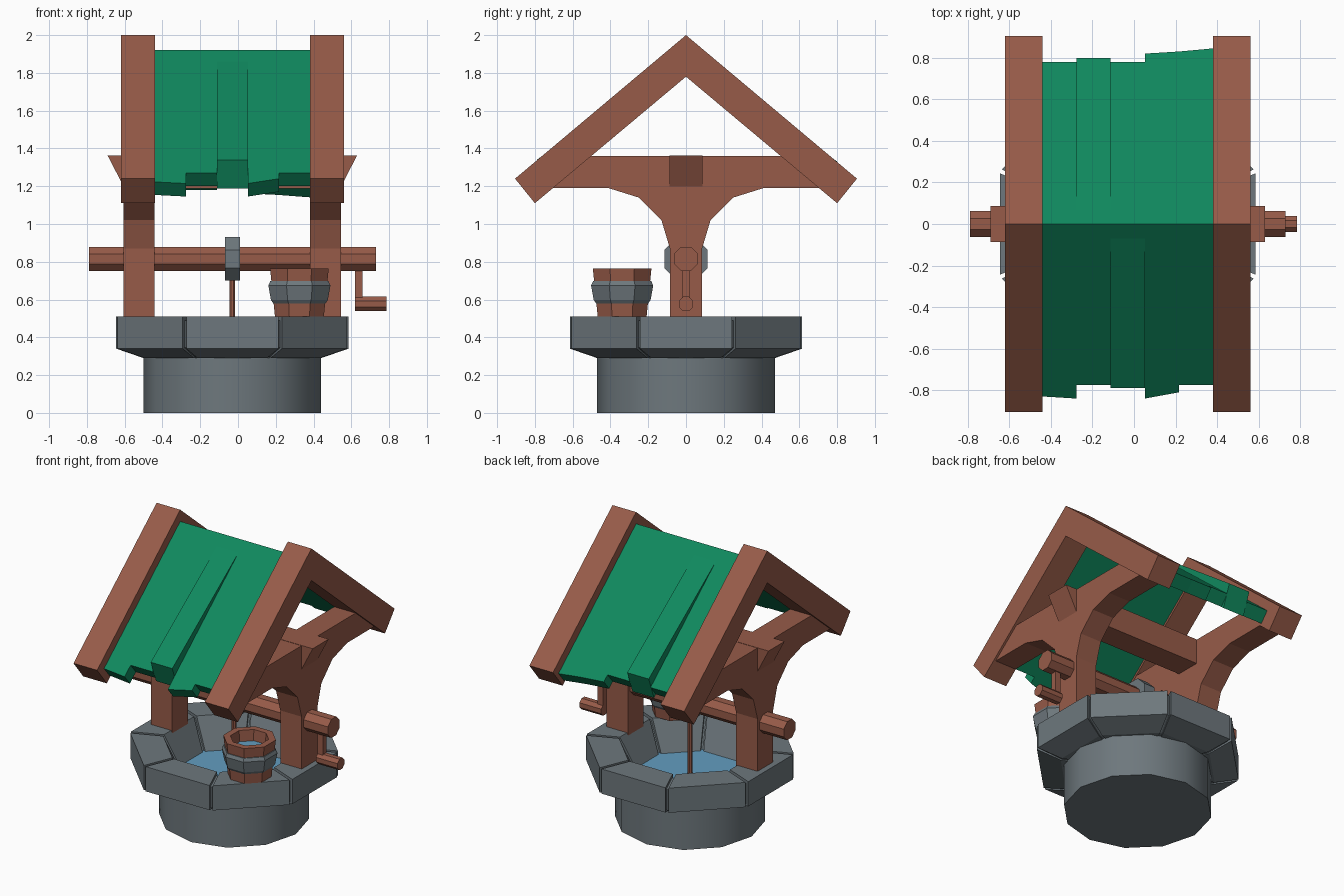
import bpy, bmesh, math

if "Cube" in bpy.data.objects:
    bpy.data.objects.remove(bpy.data.objects["Cube"])

CX = -0.03  # centre of the well shaft


def material(name, rgb):
    m = bpy.data.materials.new(name)
    m.diffuse_color = (*rgb, 1)
    m.use_nodes = True
    m.node_tree.nodes["Principled BSDF"].inputs["Base Color"].default_value = m.diffuse_color
    return m


WOOD = material("brown wood", (0.31, 0.105, 0.066))
GREEN = material("green roof", (0.005, 0.25, 0.112))
STONE = material("grey stone", (0.155, 0.187, 0.205))
WATER = material("blue water", (0.125, 0.34, 0.53))


def finish(name, bm, mat):
    bmesh.ops.recalc_face_normals(bm, faces=bm.faces)
    me = bpy.data.meshes.new(name)
    bm.to_mesh(me)
    bm.free()
    me.materials.append(mat)
    ob = bpy.data.objects.new(name, me)
    bpy.context.collection.objects.link(ob)
    return ob


def loft(name, rings, mat, cap=True, closed=False):
    """Skin matching rings of points; cap the ends or join last to first."""
    bm = bmesh.new()
    vs = [[bm.verts.new(p) for p in r] for r in rings]
    n = len(rings[0])
    pairs = list(zip(vs, vs[1:])) + ([(vs[-1], vs[0])] if closed else [])
    for a, b in pairs:
        for i in range(n):
            j = (i + 1) % n
            bm.faces.new((a[i], a[j], b[j], b[i]))
    if cap and not closed:
        bm.faces.new(vs[0])
        bm.faces.new(vs[-1])
    return finish(name, bm, mat)


def prism_x(name, prof, x0, x1, mat):
    return loft(name, [[(x, y, z) for y, z in prof] for x in (x0, x1)], mat)


def ngon(r, n=8, phase=0.5):
    return [(r * math.cos(2 * math.pi * (i + phase) / n),
             r * math.sin(2 * math.pi * (i + phase) / n)) for i in range(n)]


def rod_x(name, r, x0, x1, z, mat):
    return prism_x(name, [(a, z + b) for a, b in ngon(r)], x0, x1, mat)


def lathe(name, prof, mat, n=8, cx=0, cy=0, phase=0.5, closed=False):
    rings = [[(cx + a, cy + b, z) for a, b in ngon(r, n, phase)] for r, z in prof]
    return loft(name, rings, mat, closed=closed)


def apply_smooth(ob, angle):
    bpy.context.view_layer.objects.active = ob
    ob.select_set(True)
    bpy.ops.object.shade_smooth_by_angle(angle=math.radians(angle))
    ob.select_set(False)


# Well shaft and water
base = lathe("well_base", [(0.47, 0), (0.47, 0.295)], STONE, 12, CX, 0, 0)
apply_smooth(base, 40)
lathe("well_water", [(0.38, 0.28), (0.38, 0.305)], WATER, 8, CX)

# Rim: eight separate stones over a slightly smaller ring filling the gaps
K = 1 / math.cos(math.pi / 8)
RIM = [(0.615, 0.34), (0.615, 0.51), (0.42, 0.51), (0.32, 0.29), (0.47, 0.29)]
HALF = math.tan(math.pi / 8)
for i in range(8):
    t = i * math.pi / 4
    c, s = math.cos(t), math.sin(t)
    ends = []
    for side in (-1, 1):
        ring = []
        for r, z in RIM:
            w = side * (r * HALF - 0.011)
            ring.append((CX + r * c - w * s, r * s + w * c, z))
        ends.append(ring)
    loft(f"rim_stone_{i + 1}", ends, STONE)
lathe("rim_core", [(0.59 * K, 0.345), (0.59 * K, 0.49), (0.435 * K, 0.49),
                   (0.34 * K, 0.295), (0.46 * K, 0.295)], STONE, 8, CX, closed=True)

# Posts with curved braces and rafters, one frame at each side
half_post = [(0.085, 0.49), (0.085, 0.87), (0.13, 1.02), (0.25, 1.14),
             (0.41, 1.19), (0.72, 1.19), (0.70, 1.25), (0.54, 1.36)]
post = half_post + [(-y, z) for y, z in reversed(half_post)]
rafter = [(0, 2), (0.905, 1.24), (0.8, 1.11), (0, 1.78), (-0.8, 1.11), (-0.905, 1.24)]
for side, p0, p1, r0, r1 in (("left", -0.605, -0.442, -0.62, -0.44),
                             ("right", 0.382, 0.545, 0.38, 0.56)):
    prism_x(side + "_post", post, p0, p1, WOOD)
    prism_x(side + "_rafters", rafter, r0, r1, WOOD)

# Long beam with slanted ends
beam = [(-0.69, 1.362), (0.63, 1.362), (0.54, 1.188), (-0.60, 1.188)]
loft("cross_beam", [[(x, y, z) for x, z in beam] for y in (-0.087, 0.087)], WOOD)

# Roof planks: (length at left edge, length at right edge, lift of lower end)
front = [(0.83, 0.84, 0), (0.775, 0.775, 0), (0.79, 0.79, 0.083),
         (0.84, 0.81, 0), (0.775, 0.775, 0)]
back = [(0.78, 0.78, 0), (0.80, 0.80, 0.083), (0.78, 0.78, 0),
        (0.82, 0.83, 0), (0.83, 0.845, 0)]
SLOPE = 0.84
for side, sign, planks in (("front", -1, front), ("back", 1, back)):
    for i, (l0, l1, lift) in enumerate(planks):
        rings = []
        for x, l in ((-0.44 + 0.164 * i, l0), (-0.44 + 0.164 * (i + 1), l1)):
            z = 1.92 - SLOPE * l
            prof = [(0, 1.92), (0.07, 1.92 - SLOPE * 0.07), (l, z + lift),
                    (l - 0.058, z - 0.069), (0, 1.802)]
            rings.append([(x, sign * y, zz) for y, zz in prof])
        loft(f"{side}_roof_plank_{i + 1}", rings, GREEN)

# Axle, crank, rope and pulley band
rod_x("axle", 0.069, -0.79, 0.73, 0.815, WOOD)
prism_x("crank_arm", [(-0.02, 0.57), (0.02, 0.57), (0.02, 0.79), (-0.02, 0.79)],
        0.62, 0.66, WOOD)
rod_x("crank_handle", 0.041, 0.62, 0.785, 0.577, WOOD)
rod_x("axle_band", 0.115 * K, -0.07, 0.01, 0.815, STONE)
lathe("rope", [(0.016, 0.29), (0.016, 0.75)], WOOD, 8, CX)

# Bucket with metal band and water
BX, BY = 0.325, -0.338
lathe("bucket", [(0.14, 0.51), (0.168, 0.765), (0.122, 0.765), (0.11, 0.62),
                 (0.0, 0.62)][:4], WOOD, 8, BX, BY)
lathe("bucket_water", [(0.113, 0.66), (0.116, 0.69)], WATER, 8, BX, BY)
lathe("bucket_band", [(0.15, 0.58), (0.163, 0.598), (0.178, 0.675), (0.167, 0.697),
                      (0.14, 0.697), (0.13, 0.58)], STONE, 8, BX, BY, closed=True)
